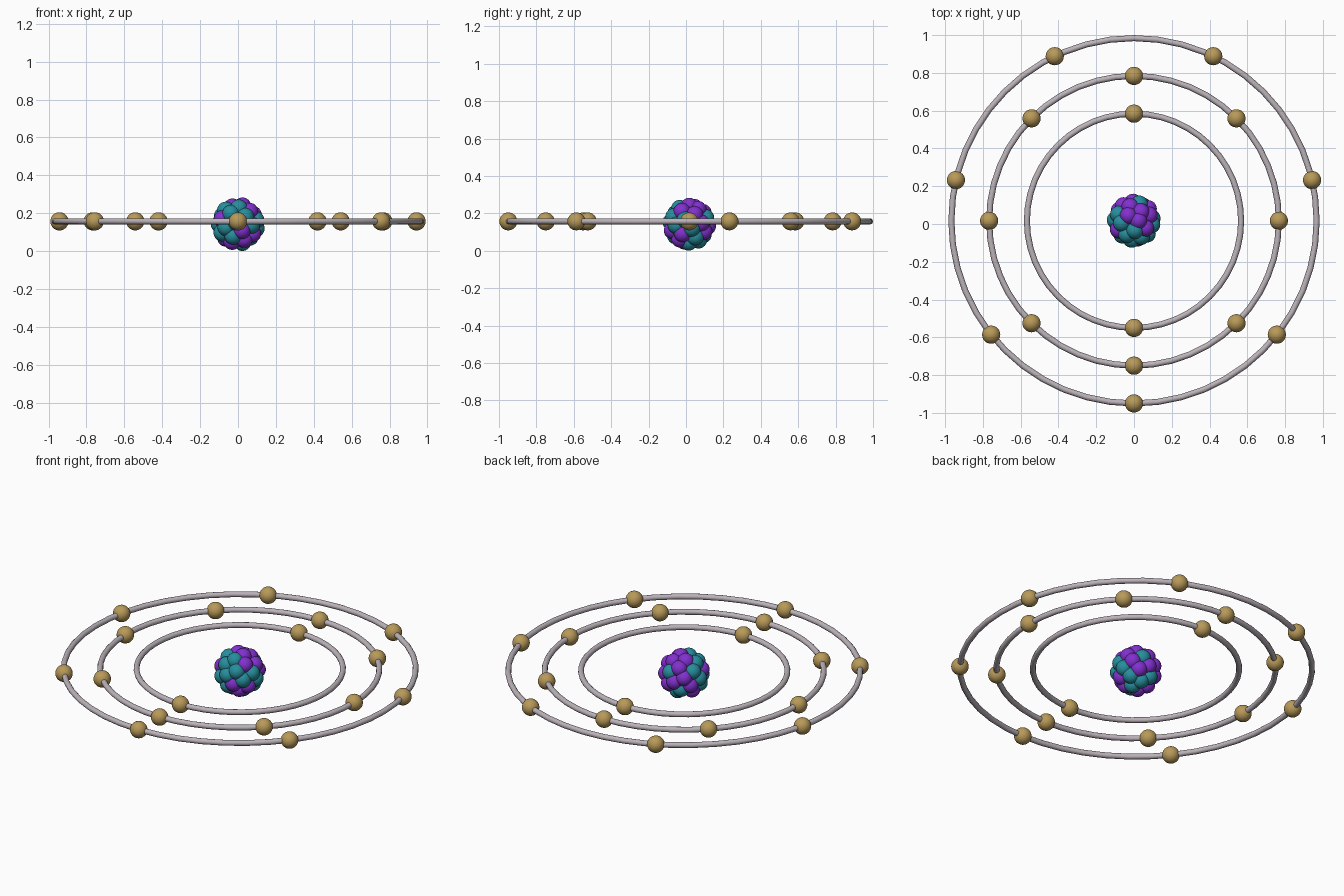
import bpy
import math
import random
from mathutils import Vector

if "Cube" in bpy.data.objects:
    bpy.data.objects.remove(bpy.data.objects["Cube"])

random.seed(7)
CY = 0.017            # common centre of rings in y
RING_Z = 0.157        # height of the orbit plane
CORE = Vector((0, CY, 0.142))


def material(name, rgb):
    m = bpy.data.materials.new(name)
    m.diffuse_color = (*rgb, 1)
    m.use_nodes = True
    m.node_tree.nodes["Principled BSDF"].inputs["Base Color"].default_value = m.diffuse_color
    return m


def ball_mesh(name, radius, mat):
    """One smooth ball whose mesh is shared by all its copies."""
    bpy.ops.mesh.primitive_uv_sphere_add(segments=32, ring_count=16, radius=radius)
    ob = bpy.context.object
    bpy.ops.object.shade_smooth()
    mesh = ob.data
    mesh.name = name
    mesh.materials.append(mat)
    mesh.use_fake_user = True
    bpy.data.objects.remove(ob)
    return mesh


def place(name, mesh, loc):
    ob = bpy.data.objects.new(name, mesh)
    ob.location = loc
    bpy.context.collection.objects.link(ob)


ring_mat = material("ring_grey", (0.50, 0.45, 0.49))
electron = ball_mesh("electron", 0.048, material("gold", (0.48, 0.32, 0.10)))
proton = ball_mesh("proton", 0.046, material("purple", (0.22, 0.03, 0.62)))
neutron = ball_mesh("neutron", 0.046, material("teal", (0.02, 0.27, 0.34)))

# Orbit rings with evenly spaced electrons, starting at the front
for label, radius, count in (("inner", 0.567, 2), ("middle", 0.767, 8), ("outer", 0.967, 7)):
    bpy.ops.mesh.primitive_torus_add(
        major_radius=radius, minor_radius=0.016, major_segments=48,
        minor_segments=12, location=(0, CY, RING_Z))
    ring = bpy.context.object
    ring.name = label + "_orbit_ring"
    ring.data.materials.append(ring_mat)
    bpy.ops.object.shade_smooth()
    for i in range(count):
        a = -math.pi / 2 + 2 * math.pi * i / count
        place(f"{label}_electron_{i + 1}", electron,
              (radius * math.cos(a), CY + radius * math.sin(a), RING_Z))

# Nucleus: overlapping balls spread evenly over a small sphere
kinds = [("proton", proton)] * 17 + [("neutron", neutron)] * 18
random.shuffle(kinds)
golden = math.pi * (3 - math.sqrt(5))
for i, (name, mesh) in enumerate(kinds):
    z = 1 - 2 * (i + 0.5) / len(kinds)
    r = math.sqrt(1 - z * z)
    direction = Vector((r * math.cos(golden * i), r * math.sin(golden * i), z))
    place(f"{name}_{i + 1}", mesh, CORE + direction * 0.098)
